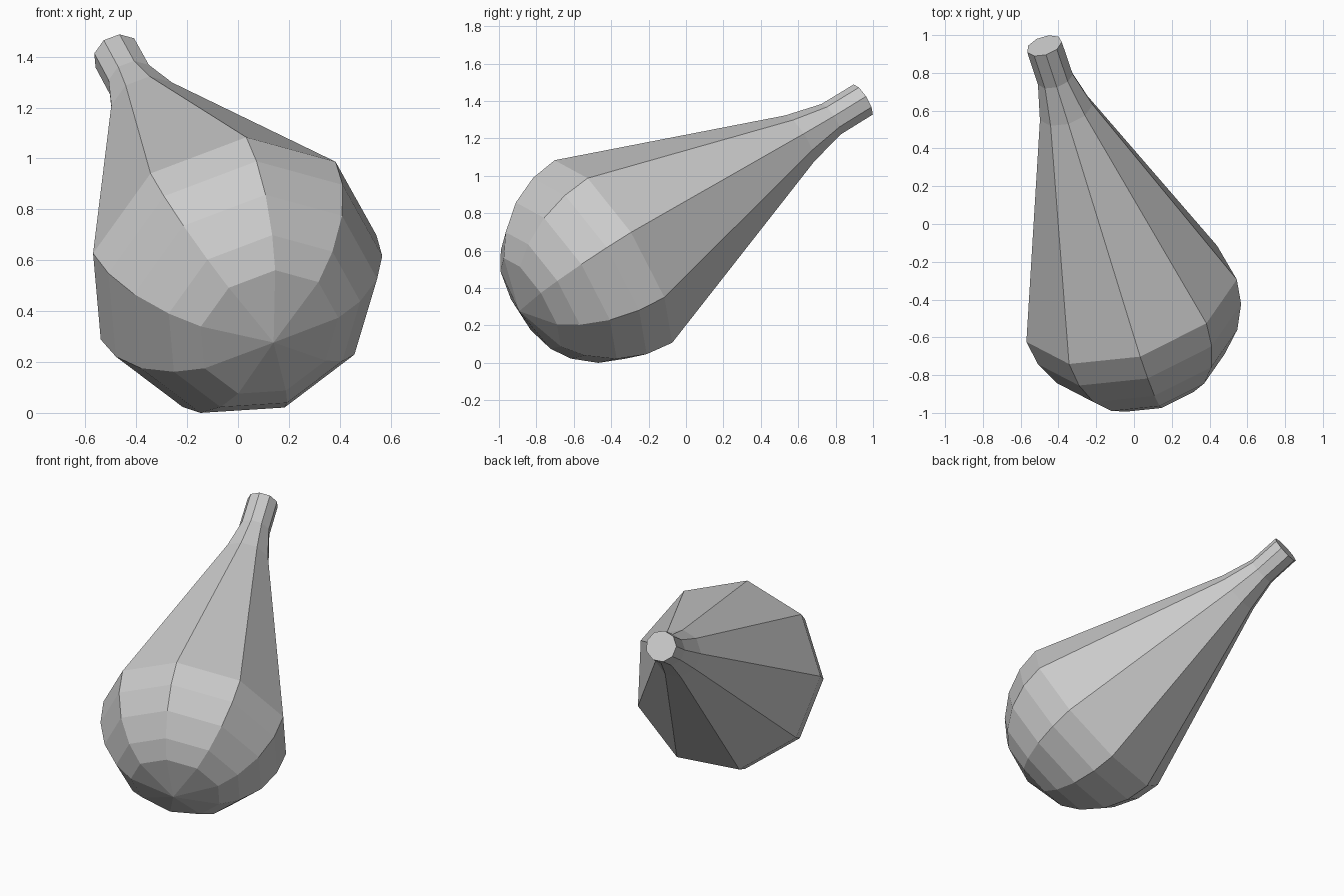
import bpy, bmesh
from math import sin, cos, radians, tau
from mathutils import Vector

if "Cube" in bpy.data.objects:
    bpy.data.objects.remove(bpy.data.objects["Cube"])

SIDES = 9
pole = Vector((0.14, -0.892, 0.28))            # tip of the rounded end
tip = Vector((-0.475, 0.944, 1.408))           # centre of the stem's flat end
axis = (tip - pole).normalized()
length = (tip - pole).length

# Frame across the axis, with one corner line along the upper ridge
u = Vector((0.093, -0.50, 0.865))
u = (u - axis * u.dot(axis)).normalized()
v = axis.cross(u)

# Profile (distance along axis, radius): half-round bulb, long taper, stem
R = 0.591
profile = [(R - R * sin(radians(p)), R * cos(radians(p))) for p in (61, 47.5, 31, 15, 0)]
profile += [(1.825, 0.148), (2.032, 0.098), (length, 0.097)]

bm = bmesh.new()
rings = []
for t, r in profile:
    ring = []
    for i in range(SIDES):
        a = tau * i / SIDES
        ring.append(bm.verts.new(pole + axis * t + (u * cos(a) + v * sin(a)) * r))
    rings.append(ring)

# Rounded end fan, side strips and flat stem end
end = bm.verts.new(pole)
for i in range(SIDES):
    j = (i + 1) % SIDES
    bm.faces.new((end, rings[0][j], rings[0][i]))
    for lo, hi in zip(rings, rings[1:]):
        bm.faces.new((lo[i], lo[j], hi[j], hi[i]))
bm.faces.new(rings[-1])
bmesh.ops.recalc_face_normals(bm, faces=bm.faces)

# Rest the body on the ground
low = min(p.co.z for p in bm.verts)
bmesh.ops.translate(bm, verts=bm.verts, vec=(0, 0, -low))

mesh = bpy.data.meshes.new("tapered_bulb")
bm.to_mesh(mesh)
bm.free()
bpy.context.collection.objects.link(bpy.data.objects.new("tapered_bulb", mesh))
